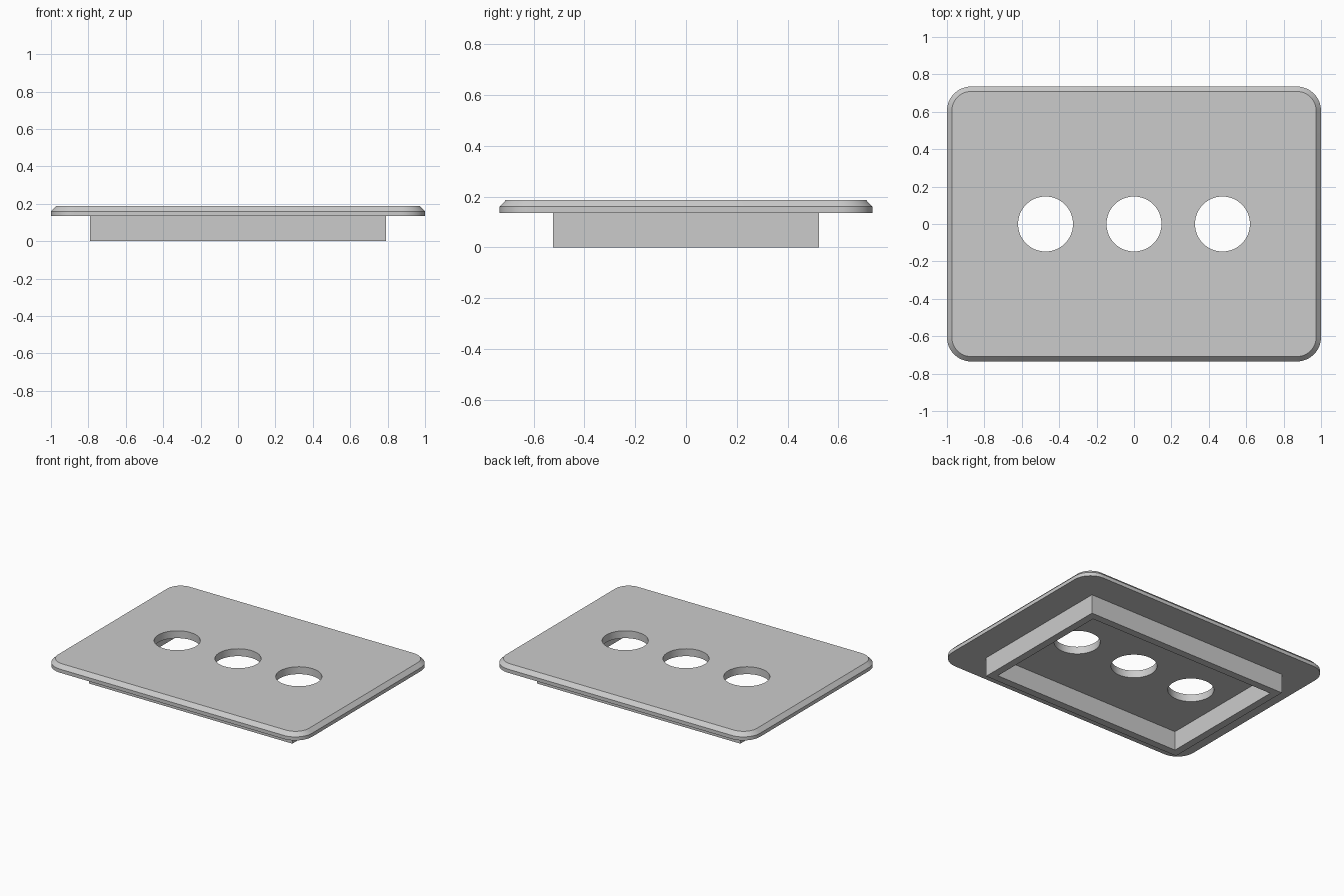
import bpy, bmesh
from math import cos, sin, pi

cube = bpy.data.objects.get("Cube")
if cube:
    bpy.data.objects.remove(cube, do_unlink=True)

grey = bpy.data.materials.new("plain grey")
grey.use_nodes = True
colour = (0.6, 0.6, 0.6, 1)
grey.diffuse_color = colour
grey.node_tree.nodes["Principled BSDF"].inputs["Base Color"].default_value = colour

HALF_X, HALF_Y = 1.0, 0.735
PLATE_BOTTOM, CHAMFER_START, PLATE_TOP = 0.135, 0.16, 0.187
CHAMFER, CORNER = 0.026, 0.13
HOLE_R, HOLE_STEP = 0.147, 0.473


def add_loop(bm, points, z):
    """Closed ring of vertices and edges at one height."""
    verts = [bm.verts.new((x, y, z)) for x, y in points]
    edges = [bm.edges.new((v, verts[i - 1])) for i, v in enumerate(verts)]
    return verts, edges


def join(bm, a, b):
    """Quad strip between two rings of equal length."""
    for i in range(len(a)):
        bm.faces.new((a[i - 1], a[i], b[i], b[i - 1]))


def rounded_rect(hx, hy, r, steps=12):
    points = []
    for k, (sx, sy) in enumerate([(1, 1), (-1, 1), (-1, -1), (1, -1)]):
        for i in range(steps + 1):
            a = (k + i / steps) * pi / 2
            points.append((sx * (hx - r) + r * cos(a), sy * (hy - r) + r * sin(a)))
    return points


def rect(hx, hy):
    return [(hx, hy), (-hx, hy), (-hx, -hy), (hx, -hy)]


def circle(cx, r, sides=64):
    return [(cx + r * cos(2 * pi * i / sides), r * sin(2 * pi * i / sides))
            for i in range(sides)]


def finish(bm, name):
    bmesh.ops.recalc_face_normals(bm, faces=bm.faces)
    mesh = bpy.data.meshes.new(name)
    bm.to_mesh(mesh)
    bm.free()
    mesh.materials.append(grey)
    obj = bpy.data.objects.new(name, mesh)
    bpy.context.collection.objects.link(obj)
    return obj


# Cover plate: rounded outline, chamfered top rim, three round holes
bm = bmesh.new()
outline = rounded_rect(HALF_X, HALF_Y, CORNER)
inset = rounded_rect(HALF_X - CHAMFER, HALF_Y - CHAMFER, CORNER - CHAMFER)
low, low_edges = add_loop(bm, outline, PLATE_BOTTOM)
mid, _ = add_loop(bm, outline, CHAMFER_START)
top, top_edges = add_loop(bm, inset, PLATE_TOP)
join(bm, low, mid)
join(bm, mid, top)
for k in (-1, 0, 1):
    ring = circle(k * HOLE_STEP, HOLE_R)
    hole_low, e_low = add_loop(bm, ring, PLATE_BOTTOM)
    hole_top, e_top = add_loop(bm, ring, PLATE_TOP)
    join(bm, hole_low, hole_top)
    low_edges += e_low
    top_edges += e_top
for edges, down in ((low_edges, -1), (top_edges, 1)):
    bmesh.ops.triangle_fill(bm, edges=edges, use_beauty=True, normal=(0, 0, down))
plate = finish(bm, "cover_plate")
bpy.ops.object.select_all(action='DESELECT')
plate.select_set(True)
bpy.context.view_layer.objects.active = plate
bpy.ops.object.shade_smooth_by_angle()

# Rectangular locating frame under the plate, its top sunk slightly into it
bm = bmesh.new()
WALL, SINK = 0.053, 0.01
rings = []
for hx, hy, z in ((0.79, 0.525, 0), (0.79, 0.525, PLATE_BOTTOM + SINK),
                  (0.79 - WALL, 0.525 - WALL, PLATE_BOTTOM + SINK),
                  (0.79 - WALL, 0.525 - WALL, 0)):
    rings.append(add_loop(bm, rect(hx, hy), z)[0])
for i in range(4):
    join(bm, rings[i - 1], rings[i])
finish(bm, "locating_frame")
